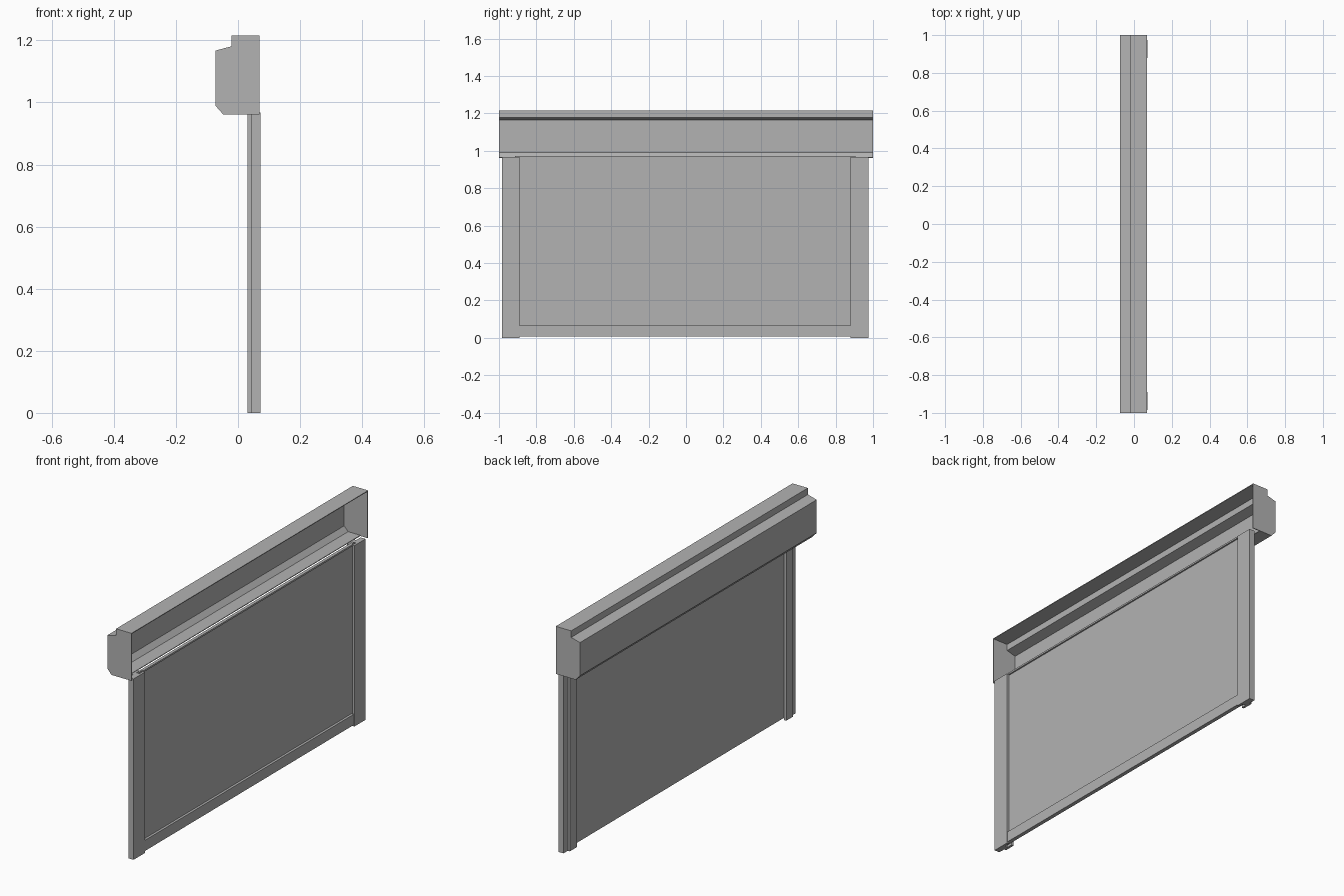
import bpy
import bmesh

cube = bpy.data.objects.get("Cube")
if cube:
    bpy.data.objects.remove(cube, do_unlink=True)

grey = bpy.data.materials.new("plain grey")
grey.use_nodes = True
colour = (0.45, 0.45, 0.45, 1)
grey.diffuse_color = colour
grey.node_tree.nodes["Principled BSDF"].inputs["Base Color"].default_value = colour


def finish(name, bm, fix_normals=True):
    if fix_normals:
        bmesh.ops.recalc_face_normals(bm, faces=bm.faces)
    mesh = bpy.data.meshes.new(name)
    bm.to_mesh(mesh)
    bm.free()
    mesh.materials.append(grey)
    ob = bpy.data.objects.new(name, mesh)
    bpy.context.collection.objects.link(ob)
    return ob


def prism(name, points, shift):
    """Extrude a closed outline along the shift vector."""
    bm = bmesh.new()
    face = bm.faces.new([bm.verts.new(p) for p in points])
    ext = bmesh.ops.extrude_face_region(bm, geom=[face])
    verts = [g for g in ext["geom"] if isinstance(g, bmesh.types.BMVert)]
    bmesh.ops.translate(bm, verts=verts, vec=shift)
    return finish(name, bm)


def box(name, x0, x1, y0, y1, z0, z1):
    outline = [(x0, y0, z0), (x1, y0, z0), (x1, y1, z0), (x0, y1, z0)]
    return prism(name, outline, (0, 0, z1 - z0))


# Housing outline in x and z, open on the +x side
top = 1.216
floor = 0.962
shell = [(0.07, top), (-0.021, top), (-0.021, 1.181), (-0.073, 1.167),
         (-0.073, 0.99), (-0.048, floor), (0.026, floor)]

# Folded sheet of the housing
bm = bmesh.new()
near = [bm.verts.new((x, -1, z)) for x, z in shell]
far = [bm.verts.new((x, 1, z)) for x, z in shell]
for i in range(len(shell) - 1):
    bm.faces.new((near[i], far[i], far[i + 1], near[i + 1]))
sheet = finish("housing_sheet", bm, fix_normals=False)
solid = sheet.modifiers.new("thickness", "SOLIDIFY")
solid.thickness = 0.004
solid.offset = -1
solid.use_even_offset = True

# End caps of the housing
cap = shell[:-1] + [(0.07, floor)]
for side, y, depth in (("right", -1, 0.004), ("left", 1, -0.004)):
    prism("end_cap_" + side, [(x, y, z) for x, z in cap], (0, depth, 0))

# Guide rails: stepped channel with a slot for the curtain
front, back, step = 0.072, 0.03, 0.042
rail = [(front, 0), (front, 0.095), (step, 0.095), (step, 0.058), (back, 0.058),
        (back, 0), (0.043, 0), (0.043, 0.03), (0.06, 0.03), (0.06, 0)]
centre = -0.005
half = 0.885
for side, s in (("right", -1), ("left", 1)):
    outline = [(x, centre + s * (half + w), 0) for x, w in rail]
    prism("guide_rail_" + side, outline, (0, 0, 0.967))

# Curtain running in the slots, with its top and bottom bars
edge = half + 0.025
box("curtain", 0.046, 0.056, centre - edge, centre + edge, 0.01, 0.972)
box("bottom_bar", 0.056, 0.069, centre - half, centre + half, 0.008, 0.065)
box("top_bar", 0.056, 0.064, centre - half, centre + half, 0.964, 0.973)
